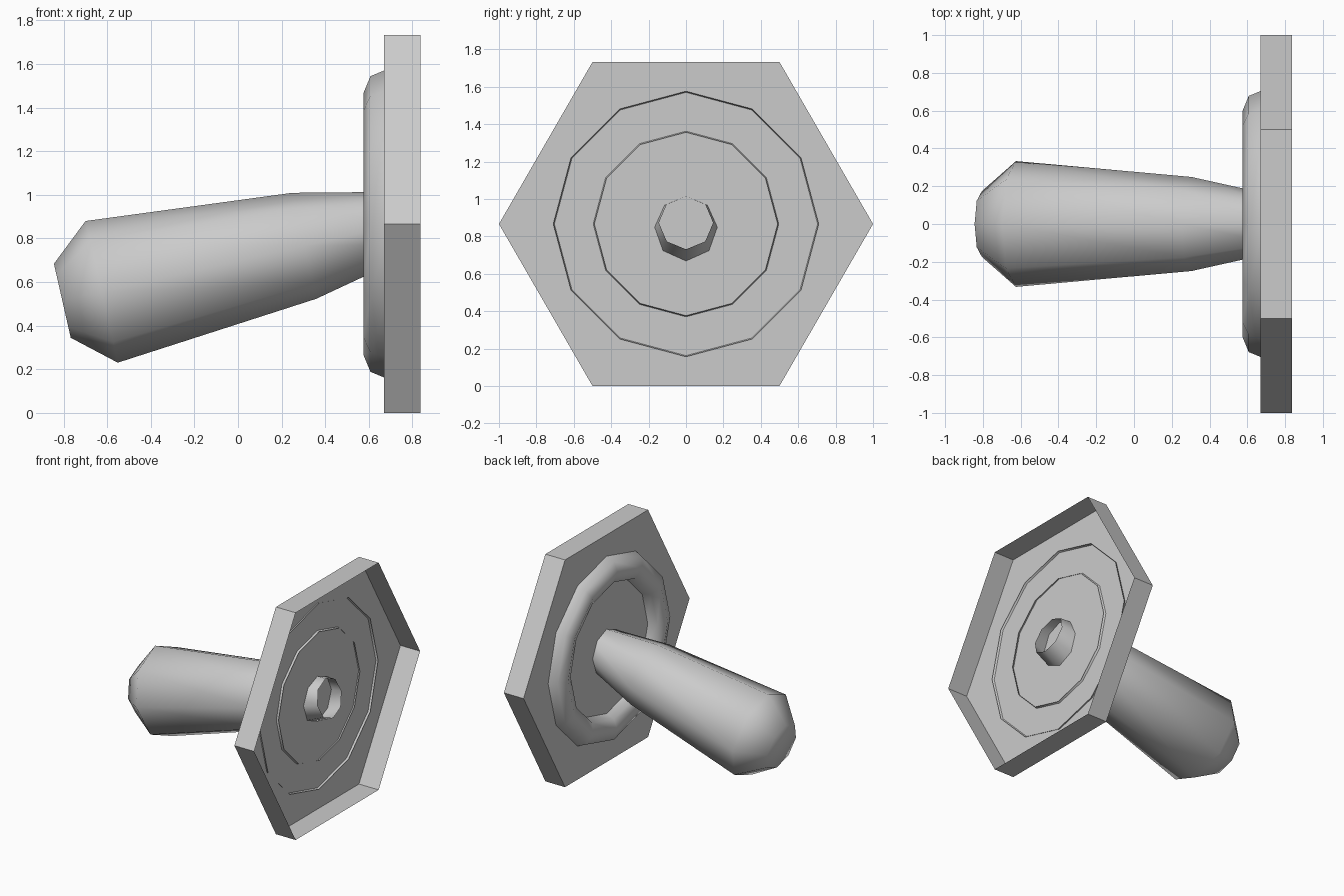
import bpy, bmesh
from math import sin, cos, pi, radians
from mathutils import Vector

if "Cube" in bpy.data.objects:
    bpy.data.objects.remove(bpy.data.objects["Cube"])

CZ = 0.866  # height of the plate centre


def lathe(name, profile, sides, origin, tilt=0.0, cap_start=False, smooth=True):
    """Sweep (distance along axis, radius) points round an axis tilted up from +x."""
    axis = Vector((cos(tilt), 0, sin(tilt)))
    up = Vector((-sin(tilt), 0, cos(tilt)))
    side = Vector((0, 1, 0))
    bm = bmesh.new()
    rings = []
    for d, r in profile:
        rings.append([bm.verts.new(Vector(origin) + axis * d
                      + side * (r * cos(2 * pi * k / sides))
                      + up * (r * sin(2 * pi * k / sides))) for k in range(sides)])
    for a, b in zip(rings, rings[1:]):
        for k in range(sides):
            n = (k + 1) % sides
            bm.faces.new((a[k], b[k], b[n], a[n]))
    if cap_start:
        bm.faces.new(rings[0])
    bmesh.ops.recalc_face_normals(bm, faces=bm.faces)
    # open shells: make the outside point towards -x / outwards
    for f in bm.faces:
        f.smooth = smooth
    me = bpy.data.meshes.new(name)
    bm.to_mesh(me)
    bm.free()
    ob = bpy.data.objects.new(name, me)
    bpy.context.collection.objects.link(ob)
    return ob


# Hexagonal wall plate: a shallow tray open towards +x
lathe("wall_plate", [(0.67, 1.0), (0.836, 1.0)], 6, (0, 0, CZ),
      cap_start=True, smooth=False)

# Rounded ring: half a torus whose open rims just pass through the plate
ring = [(0.685 - 0.11 * sin(pi * i / 4), 0.6 + 0.11 * cos(pi * i / 4)) for i in range(5)]
lathe("trim_ring", ring, 12, (0, 0, CZ))

# Tapered handle, tilted, open at the plate end and closed at the far end
handle = [(-0.185, 0.174), (0.0, 0.333), (0.953, 0.249), (1.432, 0.145)]
lathe("handle", handle, 8, (-0.625, 0, 0.555), tilt=radians(12.8), cap_start=True)
